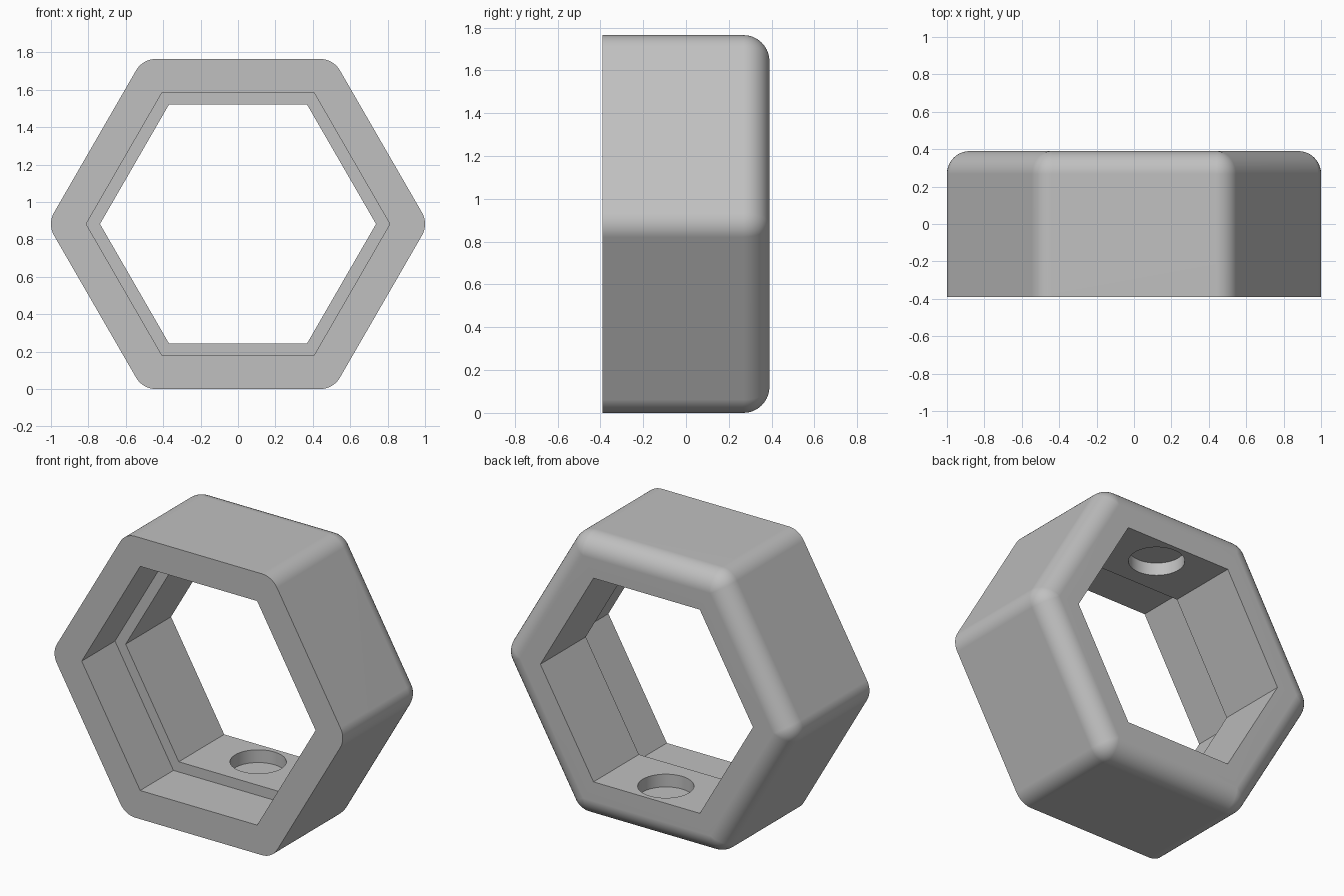
import bpy, bmesh
from math import pi, cos, sin

cube = bpy.data.objects.get("Cube")
if cube:
    bpy.data.objects.remove(cube, do_unlink=True)

APOTHEM = 0.8825      # outer half height of the hexagon
HALF_DEPTH = 0.39
FILLET = 0.122        # shared by the six corners and the back rim
FRONT_BORE, BACK_BORE = 0.703, 0.639
LEDGE_Y = -0.06
POCKET_Y, POCKET_R, POCKET_DEPTH = 0.2, 0.16, 0.08
STEPS = 10

grey = bpy.data.materials.new("mid grey")
grey.use_nodes = True
colour = (0.53, 0.53, 0.53, 1)
grey.diffuse_color = colour
grey.node_tree.nodes["Principled BSDF"].inputs["Base Color"].default_value = colour


def hex_ring(bm, core, radius, y):
    """Hexagon of the given core apothem, grown outward by a rounding radius."""
    ring = []
    for corner in range(6):
        middle = corner * pi / 3
        for i in range(STEPS + 1):
            a = middle + (i / STEPS - 0.5) * pi / 3
            x = core / cos(pi / 6) * cos(middle) + radius * cos(a)
            z = core / cos(pi / 6) * sin(middle) + radius * sin(a)
            ring.append(bm.verts.new((x, y, APOTHEM + z)))
    return ring


# Closed cross-section: outer wall, back fillet, stepped bore
core = APOTHEM - FILLET
section = [(core, FILLET, -HALF_DEPTH)]
for i in range(STEPS + 1):
    t = i / STEPS * pi / 2
    section.append((core, FILLET * cos(t), HALF_DEPTH - FILLET + FILLET * sin(t)))
section += [(BACK_BORE, 0, HALF_DEPTH), (BACK_BORE, 0, LEDGE_Y),
            (FRONT_BORE, 0, LEDGE_Y), (FRONT_BORE, 0, -HALF_DEPTH)]

# Hexagonal ring body
bm = bmesh.new()
rings = [hex_ring(bm, *s) for s in section]
for a, b in zip(rings, rings[1:] + rings[:1]):
    for i in range(len(a)):
        j = (i + 1) % len(a)
        bm.faces.new((a[i], a[j], b[j], b[i]))
bmesh.ops.remove_doubles(bm, verts=bm.verts[:], dist=0.0001)
bmesh.ops.recalc_face_normals(bm, faces=bm.faces[:])
mesh = bpy.data.meshes.new("hexagon_ring")
bm.to_mesh(mesh)
bm.free()
mesh.materials.append(grey)
body = bpy.data.objects.new("hexagon_ring", mesh)
bpy.context.collection.objects.link(body)

# Blind round pockets in the floor and ceiling of the bore, cut by one cylinder
bpy.ops.mesh.primitive_cylinder_add(vertices=64, radius=POCKET_R,
                                    depth=2 * (BACK_BORE + POCKET_DEPTH),
                                    location=(0, POCKET_Y, APOTHEM))
cutter = bpy.context.object
cutter.name = "pocket_cutter"
cutter.hide_render = True
cutter.data.materials.append(grey)

bpy.ops.object.select_all(action='DESELECT')
body.select_set(True)
bpy.context.view_layer.objects.active = body
cut = body.modifiers.new("pockets", 'BOOLEAN')
cut.operation = 'DIFFERENCE'
cut.solver = 'EXACT'
cut.object = cutter
bpy.ops.object.modifier_apply(modifier=cut.name)
bpy.data.objects.remove(cutter, do_unlink=True)

# Smooth fillets with crisp edges and flat large faces
bpy.ops.object.shade_smooth_by_angle(angle=pi / 6)
normals = body.modifiers.new("flat_faces", 'WEIGHTED_NORMAL')
normals.keep_sharp = True
